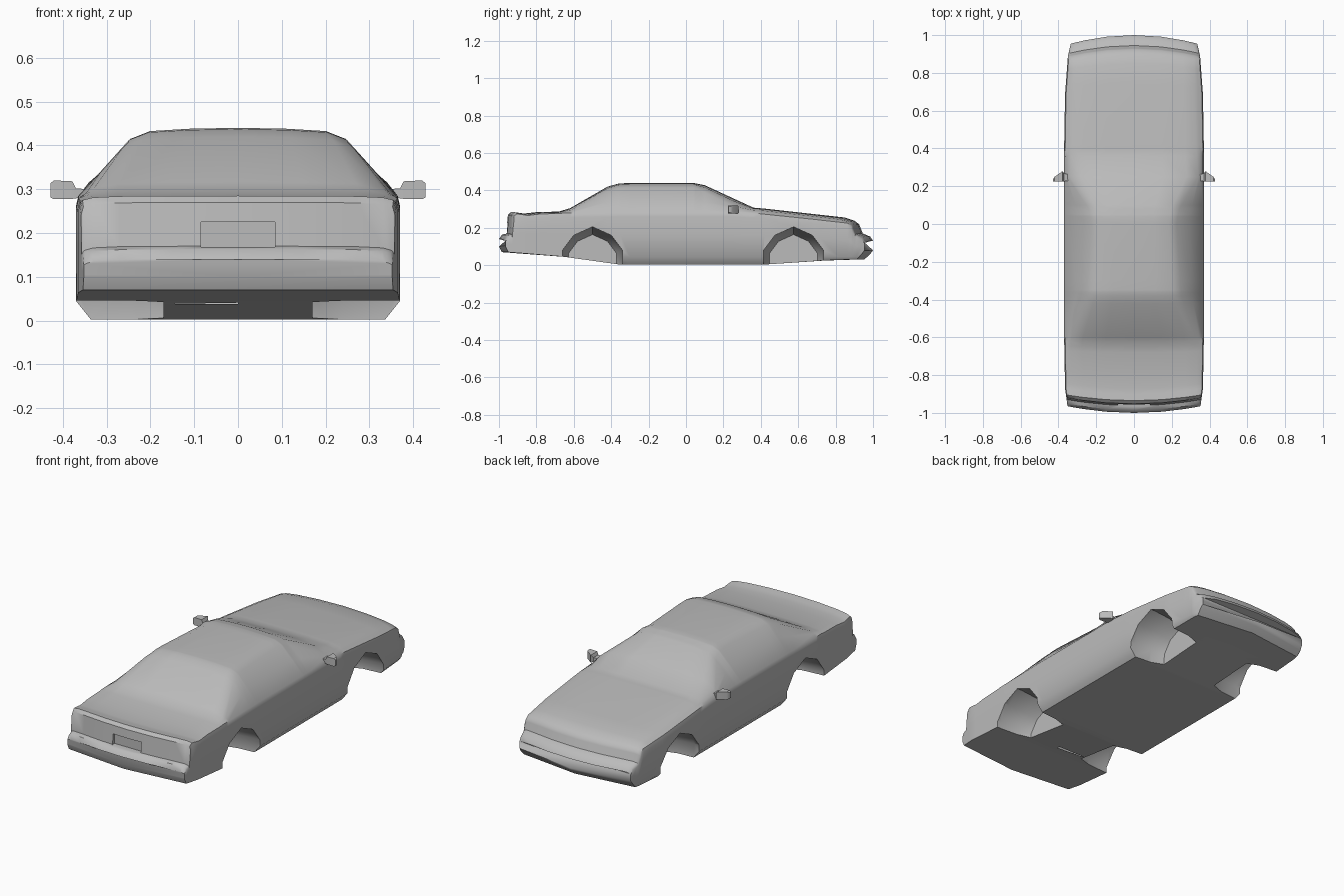
import bpy
import bmesh

cube = bpy.data.objects.get("Cube")
if cube:
    bpy.data.objects.remove(cube, do_unlink=True)

# One plain grey for the whole shell
grey = bpy.data.materials.new("body_grey")
grey.use_nodes = True
colour = (0.5, 0.5, 0.5, 1)
grey.diffuse_color = colour
grey.node_tree.nodes["Principled BSDF"].inputs["Base Color"].default_value = colour

# Body curves along the length (y, value); the nose is at +y
ROOFLINE = [(-1, .14), (-.985, .163), (-.962, .17), (-.952, .27), (-.935, .285),
            (-.87, .276), (-.8, .284), (-.68, .287), (-.62, .305), (-.42, .42),
            (-.36, .437), (-.3, .44), (.04, .44), (.1, .428), (.36, .308),
            (.42, .303), (.85, .255), (.9, .238), (.925, .22), (.945, .17),
            (.985, .153), (1, .13)]
UNDERSIDE = [(-1, .1), (-.985, .07), (-.65, .045), (-.35, .003), (.41, .003),
             (.74, .025), (.955, .032), (.985, .06), (1, .08)]
BELT = [(-1, .28), (-.6, .28), (-.3, .285), (.25, .285), (.4, .275), (.9, .225), (1, .2)]
HALF_WIDTH = [(-1, .352), (-.9, .365), (-.6, .37), (.4, .37), (.7, .365),
              (.93, .35), (1, .335)]
RAIL_X = [(-1, .33), (-.62, .335), (-.38, .25), (0, .225), (.08, .24), (.25, .34),
          (.4, .33), (1, .315)]
RAIL_RISE = [(-1, .6), (-.65, .6), (-.38, .84), (.05, .84), (.25, .42), (.4, .6), (1, .6)]


def mix(a, b, t):
    return a + (b - a) * t


def sample(curve, y):
    for (y0, v0), (y1, v1) in zip(curve, curve[1:]):
        if y <= y1:
            return mix(v0, v1, (y - y0) / (y1 - y0))
    return curve[-1][1]


def section(y):
    """Closed cross-section ring of the body at y, bowed back towards the corners."""
    top, low = sample(ROOFLINE, y), sample(UNDERSIDE, y)
    belt = min(sample(BELT, y), top - .01)
    width, rail = sample(HALF_WIDTH, y), sample(RAIL_X, y)
    rise = sample(RAIL_RISE, y)
    sill = max(low + .005, .045)
    half = [(0, low), (width - .8 * max(0, .045 - low), low), (width, sill),
            (width, mix(sill, belt, .5)), (width, mix(sill, belt, .9)),
            (width * .985, belt),
            (mix(width * .985, rail, .5), mix(belt, top, rise * .5)),
            (rail, mix(belt, top, rise)),
            (rail * .82, mix(belt, top, 1 - (1 - rise) * .3)),
            (rail * .45, mix(belt, top, 1 - (1 - rise) * .08)), (0, top)]
    ring = half + [(-x, z) for x, z in half[-2:0:-1]]
    ramp = max(0, (abs(y) - .6) / .4)
    bow = (-.05 if y > 0 else .035) * ramp
    return [(x, y + bow * (x / .35) ** 2, z) for x, z in ring]


def loft(name, rings):
    """Skin a row of equal rings, with a flat cap at each end."""
    bm = bmesh.new()
    rows = [[bm.verts.new(p) for p in ring] for ring in rings]
    count = len(rows[0])
    for a, b in zip(rows, rows[1:]):
        for i in range(count):
            j = (i + 1) % count
            bm.faces.new((a[i], a[j], b[j], b[i]))
    bm.faces.new(rows[0])
    bm.faces.new(rows[-1])
    bmesh.ops.recalc_face_normals(bm, faces=bm.faces)
    mesh = bpy.data.meshes.new(name)
    bm.to_mesh(mesh)
    bm.free()
    obj = bpy.data.objects.new(name, mesh)
    bpy.context.collection.objects.link(obj)
    mesh.materials.append(grey)
    return obj


def activate(obj):
    bpy.ops.object.select_all(action="DESELECT")
    obj.select_set(True)
    bpy.context.view_layer.objects.active = obj


def cut(target, cutter):
    cutter.hide_render = True
    mod = target.modifiers.new("cut", "BOOLEAN")
    mod.operation, mod.solver, mod.object = "DIFFERENCE", "EXACT", cutter
    activate(target)
    bpy.ops.object.modifier_apply(modifier=mod.name)
    bpy.data.objects.remove(cutter, do_unlink=True)


# Body shell
curves = (ROOFLINE, UNDERSIDE, BELT, HALF_WIDTH, RAIL_X, RAIL_RISE)
stations = sorted({y for curve in curves for y, _ in curve})
body = loft("car_body", [section(y) for y in stations])

# Wheel wells, narrowing inwards
ARCH = [(-.163, -.05), (-.16, .08), (-.1, .16), (0, .205), (.1, .16), (.16, .08), (.163, -.05)]
for centre in (-.5, .575):
    for side in (-1, 1):
        rings = [[(side * x, centre + y * s, z * s) for y, z in ARCH]
                 for x, s in ((.45, 1), (.34, 1), (.24, .95), (.17, .8))]
        cut(body, loft("well_cutter", rings))


def box_ring(x, y0, y1, z0, z1):
    return [(x, y0, z0), (x, y1, z0), (x, y1, z1), (x, y0, z1)]


# Number plate recess in the tail panel
cut(body, loft("plate_cutter", [box_ring(x, -1.1, -.94, .168, .225) for x in (-.085, .085)]))
activate(body)
bpy.ops.object.shade_smooth_by_angle(angle=.7)

# Door mirrors: short arm flaring into a wedge-shaped housing
for side, label in ((1, "left"), (-1, "right")):
    rings = [box_ring(.345, .228, .262, .283, .3), box_ring(.37, .226, .268, .279, .302),
             box_ring(.378, .225, .28, .278, .318), box_ring(.42, .225, .25, .277, .32),
             box_ring(.428, .226, .238, .281, .314)]
    mirror = loft(label + "_mirror", [[(side * x, y, z) for x, y, z in r] for r in rings])
    activate(mirror)
    bpy.ops.object.shade_smooth_by_angle(angle=.6)
